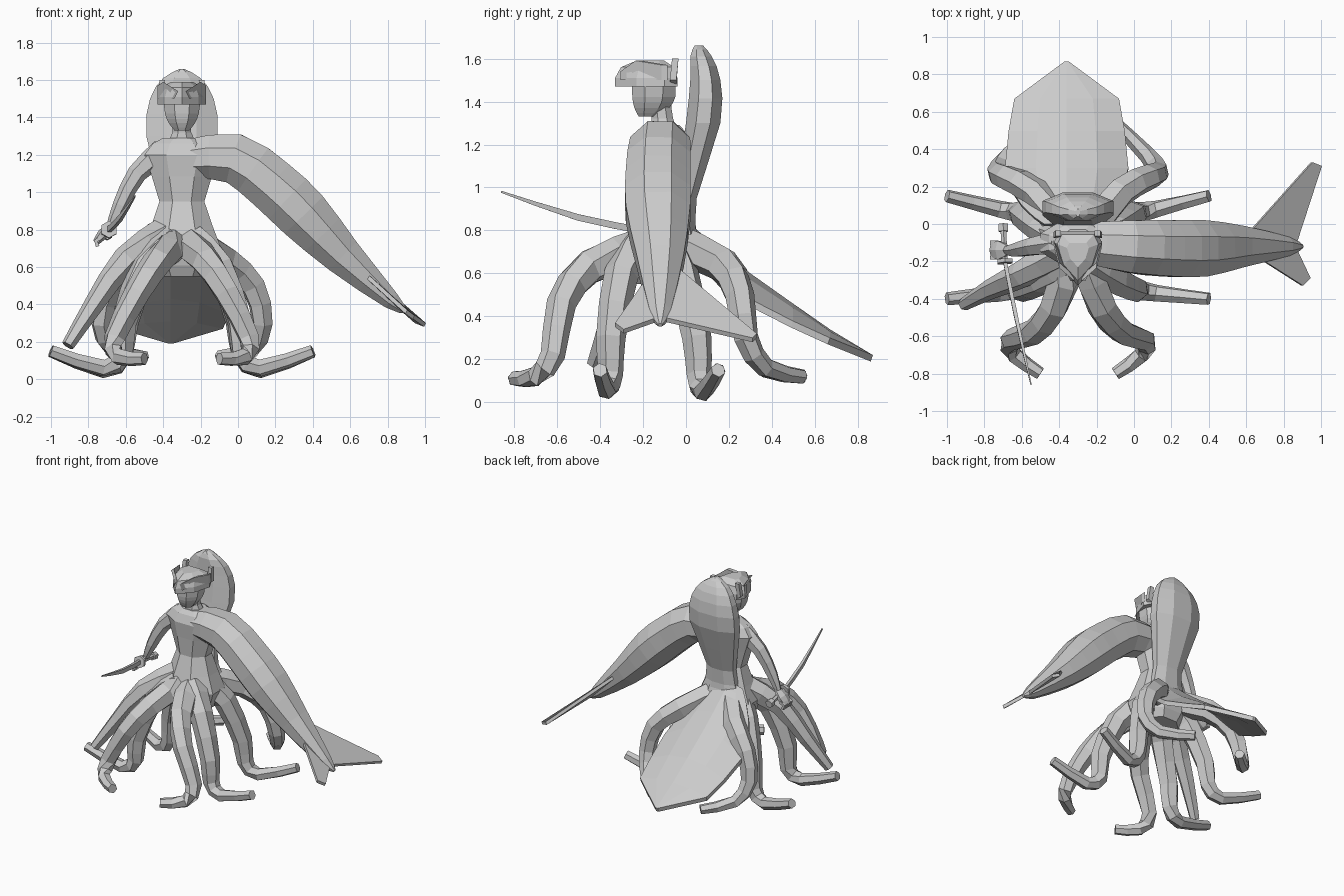
import bpy, bmesh, math
from mathutils import Vector

if "Cube" in bpy.data.objects:
    bpy.data.objects.remove(bpy.data.objects["Cube"])

BODY_AXIS = Vector((-0.3, 0, 0))  # every part is modelled around the body axis

grey = bpy.data.materials.new("plain_grey")
grey.use_nodes = True
grey.diffuse_color = (0.6, 0.6, 0.6, 1)
grey.node_tree.nodes["Principled BSDF"].inputs["Base Color"].default_value = grey.diffuse_color


def loft(name, rings):
    """Skin a list of equal-length vertex rings and cap both ends."""
    bm = bmesh.new()
    rows = [[bm.verts.new(point) for point in ring] for ring in rings]
    count = len(rows[0])
    for lower, upper in zip(rows, rows[1:]):
        for i in range(count):
            j = (i + 1) % count
            bm.faces.new((lower[i], lower[j], upper[j], upper[i]))
    bm.faces.new(reversed(rows[0]))
    bm.faces.new(rows[-1])
    bmesh.ops.recalc_face_normals(bm, faces=bm.faces)
    mesh = bpy.data.meshes.new(name)
    bm.to_mesh(mesh)
    bm.free()
    mesh.materials.append(grey)
    part = bpy.data.objects.new(name, mesh)
    part.location = BODY_AXIS
    bpy.context.collection.objects.link(part)


def spline(points, steps=2):
    """Smooth interpolation through the points, whatever values they hold."""
    points = [Vector(point) for point in points]
    last = len(points) - 1
    result = []
    for i in range(last):
        start, end = points[i], points[i + 1]
        leave = (end - points[max(i - 1, 0)]) / 2
        arrive = (points[min(i + 2, last)] - start) / 2
        for step in range(steps):
            t = step / steps
            ease = t * t * (3 - 2 * t)
            result.append(start * (1 - ease) + end * ease
                          + leave * (t * (1 - t) ** 2) - arrive * (t * t * (1 - t)))
    return result + [points[last]]


def unit_circle(sides):
    """Polygon whose flat sides touch the unit circle."""
    reach = 1 / math.cos(math.pi / sides)
    angles = [math.tau * (k + 0.5) / sides for k in range(sides)]
    return [(reach * math.cos(angle), reach * math.sin(angle)) for angle in angles]


def tube(name, points, sides=6, ref=(0, 1, 0), stretch=1.0, steps=2):
    """Points hold x, y, z and radius; stretch scales the radius across ref."""
    path = spline(points, steps)
    centres = [Vector(point[:3]) for point in path]
    rings = []
    for i, centre in enumerate(centres):
        along = (centres[min(i + 1, len(centres) - 1)] - centres[max(i - 1, 0)]).normalized()
        side = Vector(ref)
        side = (side - along * side.dot(along)).normalized() * path[i][3]
        across = along.cross(side) * stretch
        rings.append([centre + side * a + across * b for a, b in unit_circle(sides)])
    loft(name, rings)


def stack(name, layers, sides=8):
    """Layers hold height, centre y, half width and half depth."""
    loft(name, [[(width * a, y + depth * b, z) for a, b in unit_circle(sides)]
                for z, y, width, depth in spline(layers)])


def plate(name, outline, offset):
    """Thin flat panel: the outline extruded by offset."""
    half = Vector(offset) / 2
    loft(name, [[Vector(point) + half * side for point in outline] for side in (-1, 1)])


def flip(points):
    return [(-point[0], *point[1:]) for point in points]


# Torso, neck and head
stack("torso", [(0.55, -0.1, 0.14, 0.13), (0.7, -0.1, 0.21, 0.18), (0.95, -0.1, 0.12, 0.1),
                (1.2, -0.1, 0.2, 0.12), (1.29, -0.1, 0.1, 0.07)])
stack("neck", [(1.24, -0.1, 0.09, 0.07), (1.32, -0.11, 0.05, 0.05), (1.4, -0.12, 0.05, 0.05)])
stack("head", [(1.33, -0.18, 0.04, 0.04), (1.37, -0.16, 0.07, 0.08), (1.42, -0.15, 0.09, 0.1),
               (1.5, -0.15, 0.1, 0.1)])

# Pointed visor helmet with brows and ear plates
half_visor = [(0.09, -0.23), (0.13, -0.1), (0.1, -0.04)]
visor = [(0, -0.33)] + half_visor + flip(half_visor)[::-1]
pivot = Vector((0, -0.15))
loft("helmet", [[(*pivot.lerp(Vector(point), scale), z) for point in visor]
                for z, scale in ((1.47, 1), (1.51, 1), (1.56, 0.85), (1.59, 0.45))])
brow = [(0.02, -0.29, 1.54), (0.1, -0.22, 1.59), (0.13, -0.1, 1.57), (0.13, -0.1, 1.5), (0.04, -0.29, 1.5)]
ear = [(0.1, -0.06, 1.48), (0.13, -0.06, 1.5), (0.12, -0.05, 1.6), (0.09, -0.05, 1.6)]
for piece, outline in (("helmet_brow", brow), ("helmet_ear", ear)):
    plate("left_" + piece, outline, (0, 0.03, 0))
    plate("right_" + piece, flip(outline), (0, 0.03, 0))

# Mantle rising behind the head
stack("mantle", [(0.78, 0, 0.15, 0.05), (0.95, 0, 0.11, 0.05), (1.3, 0.08, 0.19, 0.08),
                 (1.5, 0.09, 0.17, 0.07), (1.61, 0.07, 0.1, 0.05), (1.66, 0.06, 0.01, 0.02)])

# Trailing cape: arched cross sections sweeping back to an angular hem
cape_profile = spline([(0, 0.85, 0.12, 0.02), (0.1, 0.76, 0.24, 0.1), (0.3, 0.6, 0.33, 0.12),
                       (0.67, 0.34, 0.28, 0.04)])
cape_rings = []
for y, z, width, sag in cape_profile + [Vector((0.87, 0.22, 0.01, 0))]:
    arch = [Vector((width * k - 0.06, y, z - sag * k * k)) for k in (-1, -0.5, 0, 0.5, 1)]
    lining = [point - Vector((0, 0.01, 0.03)) for point in arch]
    cape_rings.append(arch + lining[::-1])
loft("cape", cape_rings)

# Large fish in place of the left arm, with a forked tail
tube("fish_arm", [(0.05, -0.1, 1.18, 0.11), (0.28, -0.12, 1.18, 0.14), (0.48, -0.13, 1.04, 0.15),
                  (0.65, -0.13, 0.88, 0.15), (0.86, -0.12, 0.66, 0.11), (1.12, -0.12, 0.42, 0.05),
                  (1.2, -0.12, 0.36, 0.01)], 8, stretch=0.95)
fork = (1.16, -0.12, 0.39)
fin_thickness = (0.01, 0, 0.02)
plate("upper_tail_fin", [(0.92, -0.04, 0.62), (1.25, 0.33, 0.31), (1.3, 0.31, 0.29), fork], fin_thickness)
plate("lower_tail_fin", [(0.98, -0.19, 0.56), (1.2, -0.33, 0.36), (1.24, -0.29, 0.33), fork], fin_thickness)

# Right arm and hand
tube("right_arm", [(-0.1, -0.1, 1.22, 0.06), (-0.24, -0.12, 1.1, 0.045),
                   (-0.33, -0.14, 0.93, 0.035), (-0.38, -0.14, 0.82, 0.02)])
tube("right_hand", [(-0.37, -0.14, 0.83, 0.02), (-0.42, -0.14, 0.78, 0.05), (-0.46, -0.14, 0.73, 0.03)],
     stretch=0.5)
for finger in range(4):
    y = -0.18 + finger * 0.027
    tube("right_finger", [(-0.43, y, 0.76, 0.01), (-0.46, y, 0.74, 0.01), (-0.45, y, 0.71, 0.01)], 4, steps=1)

# Curved sword
tube("sword_blade", [(-0.39, -0.2, 0.8, 0.01), (-0.33, -0.5, 0.86, 0.01), (-0.25, -0.86, 0.98, 0.003)],
     4, (1, 0, 0), stretch=1.5)
grip_start, grip_end = Vector((-0.39, -0.2, 0.8)), Vector((-0.4, 0, 0.77))
for piece, begin, end, radius in (("grip", 0, 1, 0.015), ("guard", -0.05, 0.05, 0.04), ("pommel", 0.8, 1, 0.025)):
    ends = [grip_start.lerp(grip_end, amount) for amount in (begin, end)]
    tube("sword_" + piece, [(*point, radius) for point in ends], 6, (1, 0, 0), steps=1)


# Tentacles: tapering tubes, left ones mirrored to the right
def tentacle(name, path):
    taper = 0.05 / (len(path) - 1)
    tube(name, [(*point, 0.08 - taper * i) for i, point in enumerate(path)], 6, (0.3, 0.9, 0.25))


paths = {
    "front_tentacle": [(0.04, -0.2, 0.72), (0.13, -0.45, 0.63), (0.24, -0.58, 0.46),
                       (0.36, -0.62, 0.22), (0.34, -0.7, 0.12), (0.2, -0.8, 0.11)],
    "front_side_tentacle": [(0.06, -0.2, 0.74), (0.2, -0.3, 0.6), (0.31, -0.35, 0.3),
                            (0.32, -0.35, 0.13), (0.42, -0.37, 0.06), (0.7, -0.4, 0.15)],
    "side_tentacle": [(0.06, -0.1, 0.74), (0.2, -0.02, 0.6), (0.3, 0.05, 0.3),
                      (0.32, 0.06, 0.13), (0.42, 0.08, 0.05), (0.7, 0.15, 0.15)],
    "back_tentacle": [(0.05, -0.05, 0.74), (0.23, 0.17, 0.64), (0.38, 0.25, 0.5),
                      (0.43, 0.28, 0.3), (0.37, 0.37, 0.16), (0.2, 0.54, 0.12)],
}
for name, path in paths.items():
    tentacle("left_" + name, path)
    tentacle("right_" + name, flip(path))

# Extra broad tentacle reaching out to the right
tentacle("right_outer_tentacle", [(-0.1, -0.15, 0.77), (-0.3, -0.27, 0.64), (-0.47, -0.35, 0.4), (-0.61, -0.43, 0.18)])
